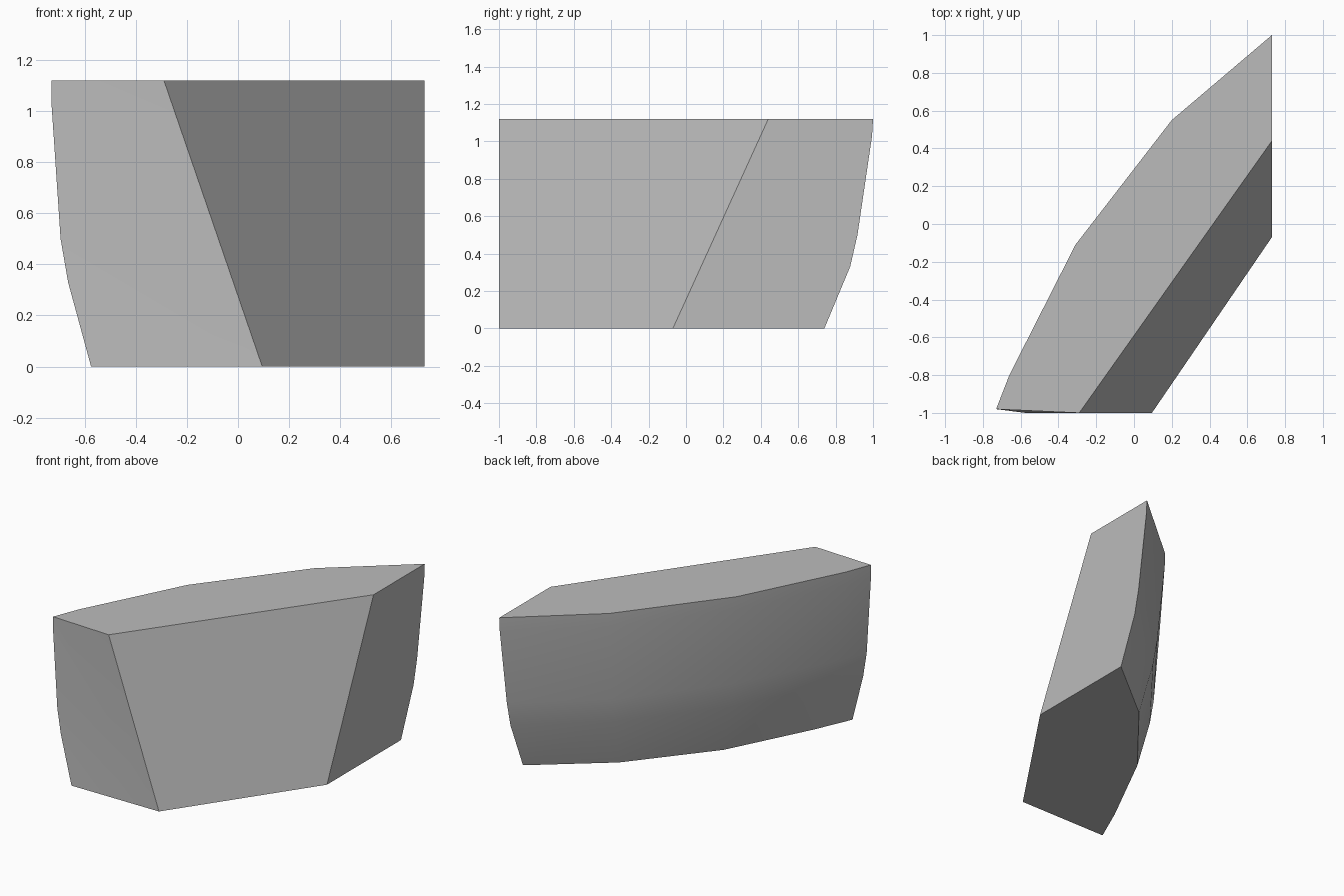
import bpy
import bmesh

cube = bpy.data.objects.get("Cube")
if cube:
    bpy.data.objects.remove(cube, do_unlink=True)

HEIGHT = 1.12

# Plain grey material
grey = bpy.data.materials.new("plain grey")
grey.use_nodes = True
colour = (0.5, 0.5, 0.5, 1)
grey.diffuse_color = colour
grey.node_tree.nodes["Principled BSDF"].inputs["Base Color"].default_value = colour

# Outer wall outlines, from the back end to the front end
bottom_path = [(0.73, 0.74), (0.26, 0.36), (-0.17, -0.17), (-0.46, -0.74), (-0.575, -1)]
top_path = [(0.73, 1.0), (0.2, 0.55), (-0.31, -0.11), (-0.66, -0.8), (-0.73, -0.98)]

# Bulge of the wall: height, outward share at the back end, and at the front end
bulge = [(0, 0, 0), (0.33, 0.53, 0.58), (0.5, 0.68, 0.77), (1.03, 0.98, 1), (HEIGHT, 1, 1)]

bm = bmesh.new()
columns = []
for i, (low, high) in enumerate(zip(bottom_path, top_path)):
    along = i / (len(top_path) - 1)
    column = []
    for z, back, front in bulge:
        f = back + (front - back) * along
        x, y = (a + (b - a) * f for a, b in zip(low, high))
        column.append(bm.verts.new((x, y, z)))
    columns.append(column)

# Curved outer wall
for a, b in zip(columns, columns[1:]):
    for k in range(len(bulge) - 1):
        bm.faces.new((a[k], a[k + 1], b[k + 1], b[k]))

# Sloping flat inner wall
back_low = bm.verts.new((0.73, -0.07, 0))
back_high = bm.verts.new((0.73, 0.44, HEIGHT))
front_low = bm.verts.new((0.095, -1, 0))
front_high = bm.verts.new((-0.29, -1, HEIGHT))
bm.faces.new((back_low, back_high, front_high, front_low))

# Top, bottom and back end
bm.faces.new([c[-1] for c in columns] + [front_high, back_high])
bm.faces.new([c[0] for c in columns] + [front_low, back_low])
bm.faces.new(columns[0] + [back_high, back_low])

# Front end, fanned from its lower inner corner
rim = columns[-1] + [front_high]
for a, b in zip(rim, rim[1:]):
    bm.faces.new((front_low, a, b))

bmesh.ops.recalc_face_normals(bm, faces=bm.faces)
mesh = bpy.data.meshes.new("curved_block")
bm.to_mesh(mesh)
bm.free()
mesh.materials.append(grey)
block = bpy.data.objects.new("curved_block", mesh)
bpy.context.collection.objects.link(block)

# Smooth the outer wall, keep the borders crisp
bpy.ops.object.select_all(action='DESELECT')
block.select_set(True)
bpy.context.view_layer.objects.active = block
bpy.ops.object.shade_smooth_by_angle(angle=0.6)
